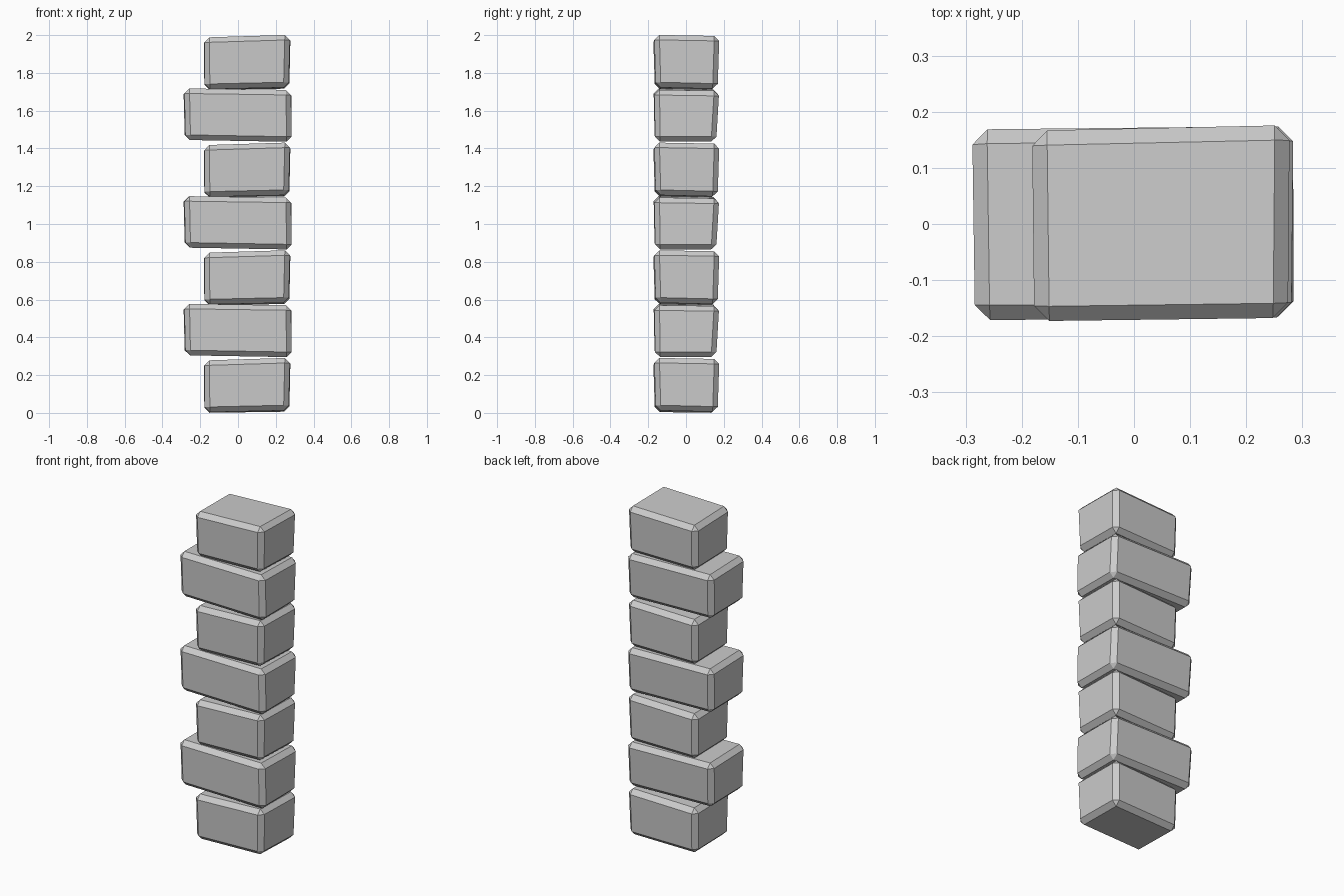
import bpy
import bmesh

if "Cube" in bpy.data.objects:
    bpy.data.objects.remove(bpy.data.objects["Cube"])


def stone(name, base, bottom, top, chamfer=0.027):
    """Irregular block from two corner rings (FL, FR, BR, BL), with flat chamfers."""
    bm = bmesh.new()
    lo = [bm.verts.new((x, y, z + base)) for x, y, z in bottom]
    hi = [bm.verts.new((x, y, z + base)) for x, y, z in top]
    bm.faces.new(lo[::-1])
    bm.faces.new(hi)
    for i in range(4):
        j = (i + 1) % 4
        bm.faces.new((lo[i], lo[j], hi[j], hi[i]))
    bmesh.ops.bevel(bm, geom=bm.edges[:], offset=chamfer, offset_type='OFFSET',
                    segments=1, profile=0.5, affect='EDGES')
    bmesh.ops.recalc_face_normals(bm, faces=bm.faces[:])
    mesh = bpy.data.meshes.new(name)
    bm.to_mesh(mesh)
    bm.free()
    obj = bpy.data.objects.new(name, mesh)
    bpy.context.collection.objects.link(obj)
    return obj


# Slightly skewed corner rings of the two block types
short_bottom = [(-0.176, -0.165, 0.004), (0.268, -0.160, 0.014),
                (0.272, 0.168, 0.006), (-0.178, 0.160, 0.0)]
short_top = [(-0.178, -0.174, 0.278), (0.275, -0.168, 0.292),
             (0.278, 0.177, 0.286), (-0.182, 0.167, 0.272)]
long_bottom = [(-0.278, -0.166, 0.010), (0.285, -0.164, 0.0),
               (0.283, 0.160, 0.0), (-0.282, 0.155, 0.010)]
long_top = [(-0.284, -0.172, 0.283), (0.280, -0.167, 0.275),
            (0.284, 0.176, 0.270), (-0.289, 0.170, 0.279)]

# Alternating stack: short blocks and long blocks keyed out to the left
pitch = 0.57
for i in range(4):
    stone(f"short_block_{i + 1}", i * pitch, short_bottom, short_top)
for i in range(3):
    stone(f"long_block_{i + 1}", 0.295 + i * pitch, long_bottom, long_top)
